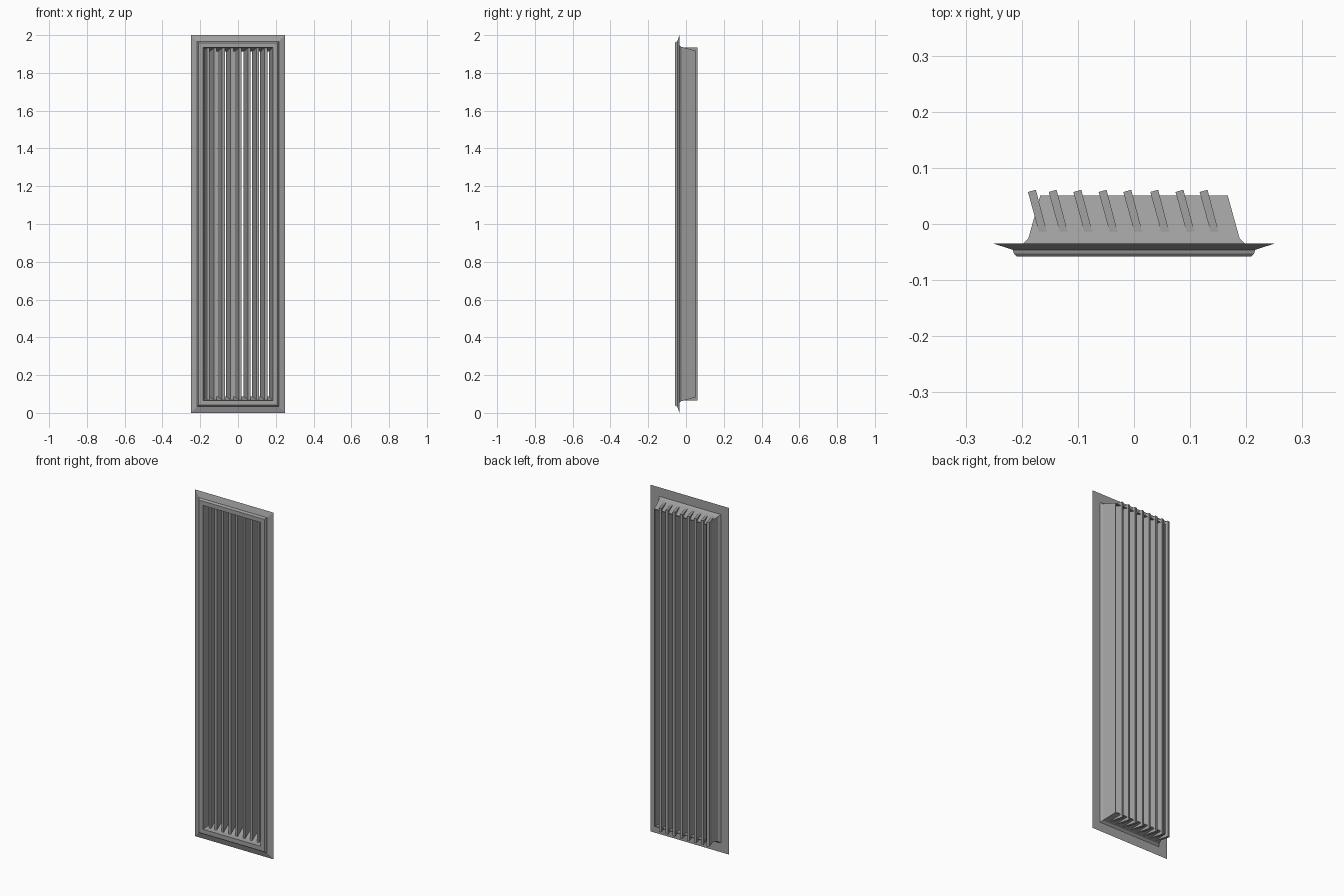
import bpy, bmesh

cube = bpy.data.objects.get("Cube")
if cube:
    bpy.data.objects.remove(cube)

grey = bpy.data.materials.new("satin grey")
colour = (0.36, 0.36, 0.36, 1)
grey.diffuse_color = colour
grey.use_nodes = True
grey.node_tree.nodes["Principled BSDF"].inputs["Base Color"].default_value = colour

HALF_W, HEIGHT = 0.25, 2.0


def finish(name, bm):
    bmesh.ops.recalc_face_normals(bm, faces=bm.faces)
    mesh = bpy.data.meshes.new(name)
    bm.to_mesh(mesh)
    bm.free()
    mesh.materials.append(grey)
    obj = bpy.data.objects.new(name, mesh)
    bpy.context.collection.objects.link(obj)
    return obj


# Frame and tapered duct: one closed profile (inset, depth) swept round a rectangle
profile = [(0, -0.035), (0.034, -0.046), (0.036, -0.053), (0.041, -0.058),
           (0.066, -0.058), (0.068, -0.03), (0.087, 0.051), (0.083, 0.051),
           (0.062, -0.025), (0.052, -0.035)]
bm = bmesh.new()
rings = []
for inset, y in profile:
    w, low, high = HALF_W - inset, inset, HEIGHT - inset
    rings.append([bm.verts.new((x, y, z)) for x, z in
                  ((-w, low), (w, low), (w, high), (-w, high))])
for i, ring in enumerate(rings):
    after = rings[(i + 1) % len(rings)]
    for k in range(4):
        n = (k + 1) % 4
        bm.faces.new((ring[k], ring[n], after[n], after[k]))
finish("vent_frame", bm)

# Slanted upright louvre slats, poking a little through the duct ends
section = [(0, -0.03), (0.014, -0.03), (-0.01, 0.061), (-0.024, 0.057)]
for i, x0 in enumerate((-0.165, -0.128, -0.084, -0.039, 0.005, 0.053, 0.098, 0.141)):
    bm = bmesh.new()
    base = bm.faces.new([bm.verts.new((x0 + x, y, 0.065)) for x, y in section])
    top = bmesh.ops.extrude_face_region(bm, geom=[base], use_keep_orig=True)
    moved = [v for v in top["geom"] if isinstance(v, bmesh.types.BMVert)]
    bmesh.ops.translate(bm, verts=moved, vec=(0, 0, HEIGHT - 0.13))
    finish(f"louvre_slat_{i + 1}", bm)
